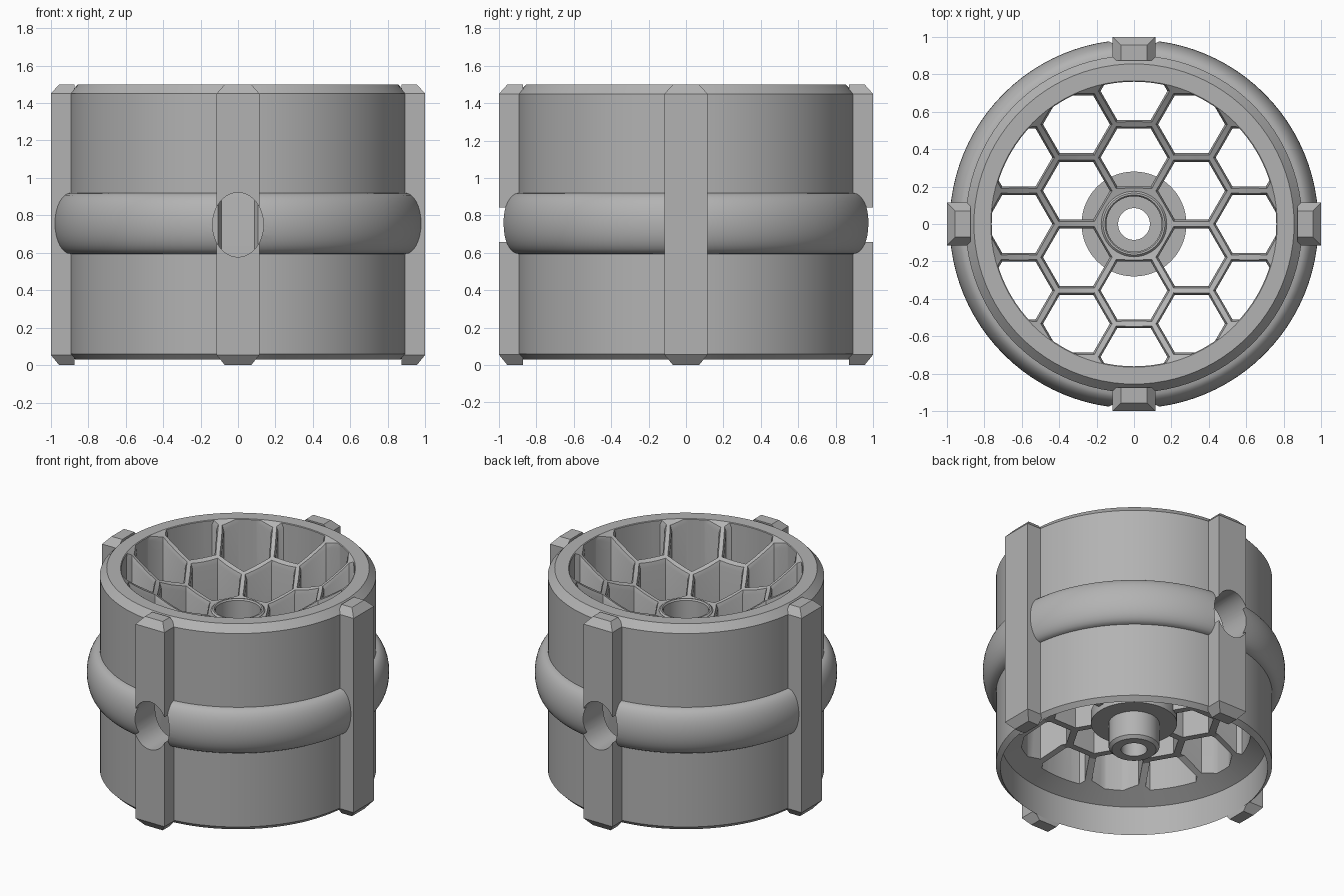
import bpy, bmesh, math
from mathutils import Matrix

if "Cube" in bpy.data.objects:
    bpy.data.objects.remove(bpy.data.objects["Cube"])

grey = bpy.data.materials.new("plain_grey")
grey.diffuse_color = (0.45, 0.45, 0.45, 1)
grey.use_nodes = True
grey.node_tree.nodes["Principled BSDF"].inputs["Base Color"].default_value = grey.diffuse_color


def finish(name, bm):
    bmesh.ops.recalc_face_normals(bm, faces=bm.faces)
    me = bpy.data.meshes.new(name)
    bm.to_mesh(me)
    bm.free()
    me.materials.append(grey)
    ob = bpy.data.objects.new(name, me)
    bpy.context.collection.objects.link(ob)
    return ob


def skin(bm, rings, caps=True):
    """Join equal-length closed rings of points with quads."""
    vs = [[bm.verts.new(p) for p in ring] for ring in rings]
    n = len(rings[0])
    for a, b in zip(vs, vs[1:]):
        for i in range(n):
            j = (i + 1) % n
            bm.faces.new((a[i], a[j], b[j], b[i]))
    if caps:
        bm.faces.new(vs[0])
        bm.faces.new(vs[-1])


def lathe(name, profile, n=96, closed=False):
    """Revolve (r, z) points; closed loops make a tube, open ones get capped."""
    bm = bmesh.new()
    pts = profile + profile[:1] if closed else profile
    skin(bm, [[(r * math.cos(2 * math.pi * i / n), r * math.sin(2 * math.pi * i / n), z)
               for i in range(n)] for r, z in pts], not closed)
    bmesh.ops.remove_doubles(bm, verts=bm.verts, dist=1e-5)
    return finish(name, bm)


def boolean(ob, tool, op):
    mod = ob.modifiers.new(op, 'BOOLEAN')
    mod.operation, mod.solver, mod.object = op, 'EXACT', tool
    bpy.context.view_layer.objects.active = ob
    bpy.ops.object.modifier_apply(modifier=mod.name)
    bpy.data.objects.remove(tool)


def bowl(r):
    return 1.18 + 0.32 * (r / 0.765) ** 2


# Wheel body: hollow underside, bulged outer wall, dished top
profile = [(0.02, 0.40), (0.58, 0.40), (0.87, 0.24), (0.87, 0.03), (0.90, 0.06)]
for i in range(17):
    a = math.pi * (i / 16 - 0.5)
    profile.append((0.90 + 0.085 * math.cos(a), 0.757 + 0.163 * math.sin(a)))
profile += [(0.90, 1.45), (0.855, 1.50)]
profile += [(r, bowl(r)) for r in [0.765 - 0.0745 * k for k in range(11)]]
body = lathe("wheel_body", profile)

# Four outer ribs with chamfered ends
bm = bmesh.new()
for k in range(4):
    rot = Matrix.Rotation(k * math.pi / 2, 3, 'Z')
    rings = []
    for z, w, out in [(0, .07, .955), (.055, .115, 1), (1.45, .115, 1), (1.5, .07, .955)]:
        rings.append([rot @ Matrix.Translation((x, y, z)).to_translation()
                      for x, y in [(-w, .872), (w, .872), (w, out), (-w, out)]])
    skin(bm, rings)
boolean(body, finish("rib_tool", bm), 'UNION')

# Honeycomb cells with chamfered upper edges, kept inside the rim
PITCH = 0.355
COL = PITCH * math.sqrt(3) / 2
bm = bmesh.new()
for c in range(-2, 3):
    for k in range(-3, 4):
        cx, cy = c * COL, (k + 0.5 * (c % 2)) * PITCH
        if not 0.1 < math.hypot(cx, cy) < 0.8:
            continue
        rings = []
        for inset, base, dz in [(.023, 0, 0), (.023, 1, -.03), (.011, 1, .004), (.011, 1, .6)]:
            R = (PITCH / 2 - inset) * 2 / math.sqrt(3)
            ring = []
            for i in range(6):
                x = cx + R * math.cos(i * math.pi / 3)
                y = cy + R * math.sin(i * math.pi / 3)
                ring.append((x, y, base * bowl(math.hypot(x, y)) + dz))
            rings.append(ring)
        skin(bm, rings)
cells = finish("cell_tool", bm)
boolean(cells, lathe("rim_tool", [(0.76, 0.1), (0.76, 1.8)]), 'INTERSECT')
boolean(body, cells, 'DIFFERENCE')

# Room for the hub
boolean(body, lathe("hub_tool", [(0.16, 0), (0.16, 2)], 48), 'DIFFERENCE')

# Oval side holes, front and back
for s in (-1, 1):
    bm = bmesh.new()
    skin(bm, [[(0.136 * math.cos(t * math.pi / 24), s * y, 0.75 + 0.172 * math.sin(t * math.pi / 24))
               for t in range(48)] for y in (0.585, 1.2)])
    boolean(body, finish("side_hole_tool", bm), 'DIFFERENCE')

# Hub: counterbored tube with a flange under the honeycomb
hub = lathe("hub", [(0.085, 0.17), (0.145, 0.17), (0.165, 0.19), (0.165, 0.365), (0.28, 0.365),
                    (0.28, 0.45), (0.175, 0.45), (0.175, 1.20), (0.165, 1.21), (0.155, 1.21),
                    (0.148, 1.20), (0.148, 0.95), (0.085, 0.95)], 64, True)

for ob in (body, hub):
    bpy.ops.object.select_all(action='DESELECT')
    ob.select_set(True)
    bpy.context.view_layer.objects.active = ob
    bpy.ops.object.shade_smooth_by_angle(angle=math.radians(25))
